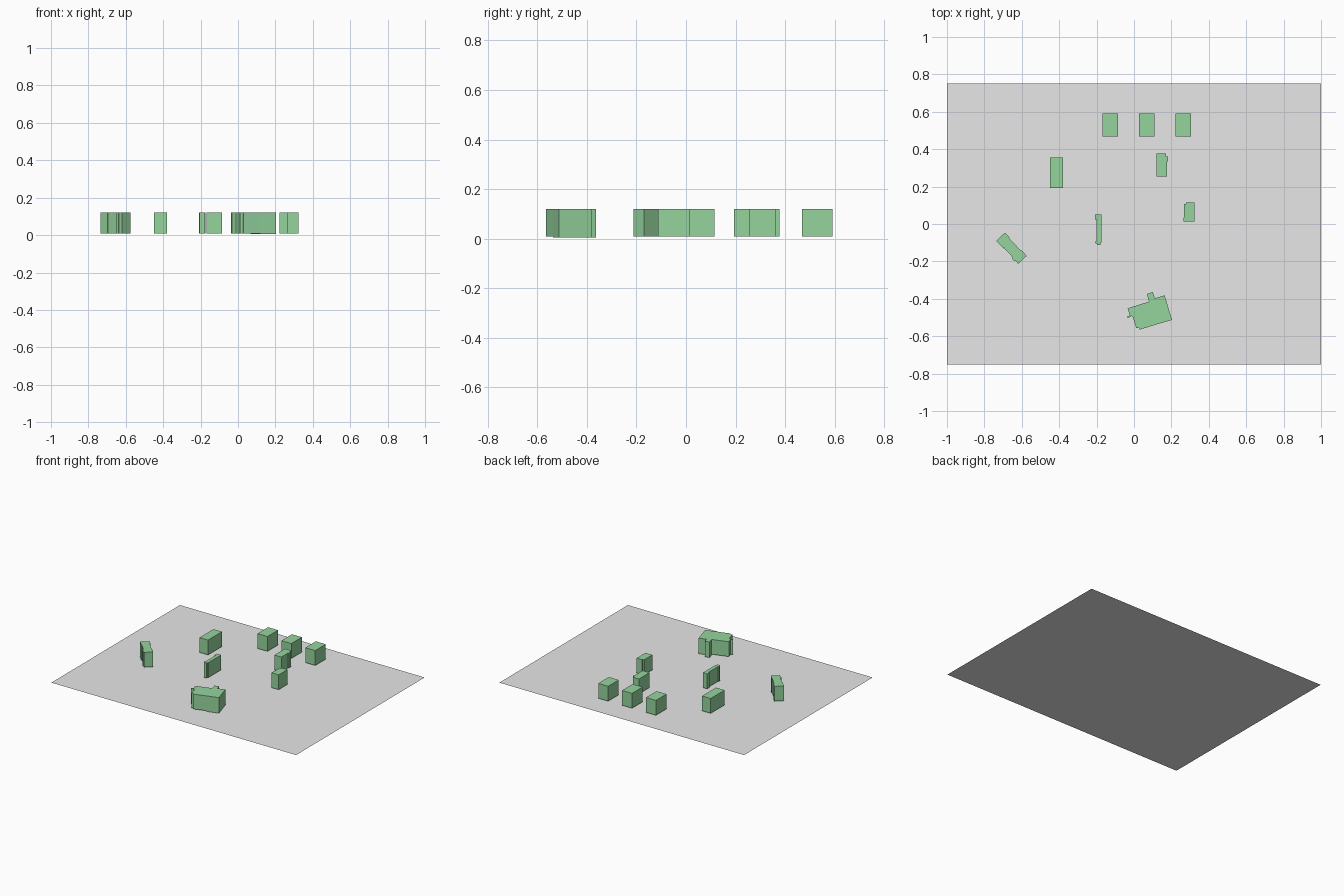
import bpy, bmesh, math

if "Cube" in bpy.data.objects:
    bpy.data.objects.remove(bpy.data.objects["Cube"])


def material(name, rgb):
    m = bpy.data.materials.new(name)
    m.diffuse_color = (*rgb, 1.0)
    m.use_nodes = True
    m.node_tree.nodes["Principled BSDF"].inputs["Base Color"].default_value = m.diffuse_color
    return m


GREY = material("ground grey", (0.8, 0.8, 0.8))
GREEN = material("block green", (0.30, 0.66, 0.34))
BOTTOM, TOP = 0.01, 0.12


def make_object(name, bm, mat):
    mesh = bpy.data.meshes.new(name)
    bm.to_mesh(mesh)
    bm.free()
    mesh.materials.append(mat)
    ob = bpy.data.objects.new(name, mesh)
    bpy.context.collection.objects.link(ob)
    return ob


def prism(name, outline, centre=(0, 0), angle=0, bottom=BOTTOM):
    """Extrude a plan outline, turned by angle and moved to centre."""
    c, s = math.cos(math.radians(angle)), math.sin(math.radians(angle))
    bm = bmesh.new()
    verts = [bm.verts.new((centre[0] + c * x - s * y, centre[1] + s * x + c * y, bottom))
             for x, y in outline]
    base = bm.faces.new(verts)
    new = bmesh.ops.extrude_face_region(bm, geom=[base], use_keep_orig=True)["geom"]
    bmesh.ops.translate(bm, vec=(0, 0, TOP - bottom),
                        verts=[g for g in new if isinstance(g, bmesh.types.BMVert)])
    bmesh.ops.recalc_face_normals(bm, faces=bm.faces)
    return make_object(name, bm, GREEN)


def rect(w, d):
    return [(-w / 2, -d / 2), (w / 2, -d / 2), (w / 2, d / 2), (-w / 2, d / 2)]


# flat ground sheet
bm = bmesh.new()
bm.faces.new([bm.verts.new((x, y, 0)) for x, y in rect(2, 1.5)])
make_object("ground_sheet", bm, GREY)

# row of three plain blocks at the back
for i in range(3):
    prism(f"back_block_{i + 1}", rect(0.081, 0.123), (-0.127 + 0.195 * i, 0.529))

# plain block on the left
prism("left_block", rect(0.07, 0.162), (-0.415, 0.274))

# stepped blocks on the right
prism("right_back_block", [(0.12, 0.254), (0.176, 0.254), (0.176, 0.335), (0.181, 0.335),
                           (0.181, 0.362), (0.171, 0.362), (0.171, 0.377), (0.12, 0.377)])
prism("right_front_block", [(0.264, 0.013), (0.323, 0.013), (0.323, 0.115), (0.277, 0.115),
                            (0.277, 0.106), (0.266, 0.106), (0.266, 0.035), (0.264, 0.035)])

# narrow block in the middle
prism("middle_block", [(-0.199, -0.112), (-0.178, -0.112), (-0.178, -0.1), (-0.173, -0.1),
                       (-0.173, 0.05), (-0.208, 0.05), (-0.208, 0.025), (-0.2, 0.025),
                       (-0.2, -0.09), (-0.205, -0.09), (-0.205, -0.105), (-0.199, -0.105)])

# slanted block with shallow steps along its long sides
prism("slanted_block", [(-0.085, -0.032), (-0.03, -0.032), (-0.03, -0.028), (0.04, -0.028),
                        (0.04, -0.035), (0.06, -0.035), (0.06, -0.03), (0.085, -0.03),
                        (0.085, 0.032), (0.045, 0.032), (0.045, 0.028), (-0.05, 0.028),
                        (-0.05, 0.032), (-0.085, 0.032)], (-0.655, -0.13), -47)

# pair of joined blocks at the front
prism("front_left_block", [(-0.035, -0.451), (0.083, -0.414), (0.12, -0.537), (0.03, -0.565),
                           (0.027, -0.557), (0.012, -0.557), (-0.006, -0.499),
                           (-0.012, -0.493), (-0.033, -0.502), (-0.037, -0.495),
                           (-0.022, -0.488)])
prism("front_right_block", [(0.068, -0.374), (0.101, -0.364), (0.111, -0.397),
                            (0.164, -0.382), (0.203, -0.513), (0.12, -0.537)],
      bottom=0.005)
